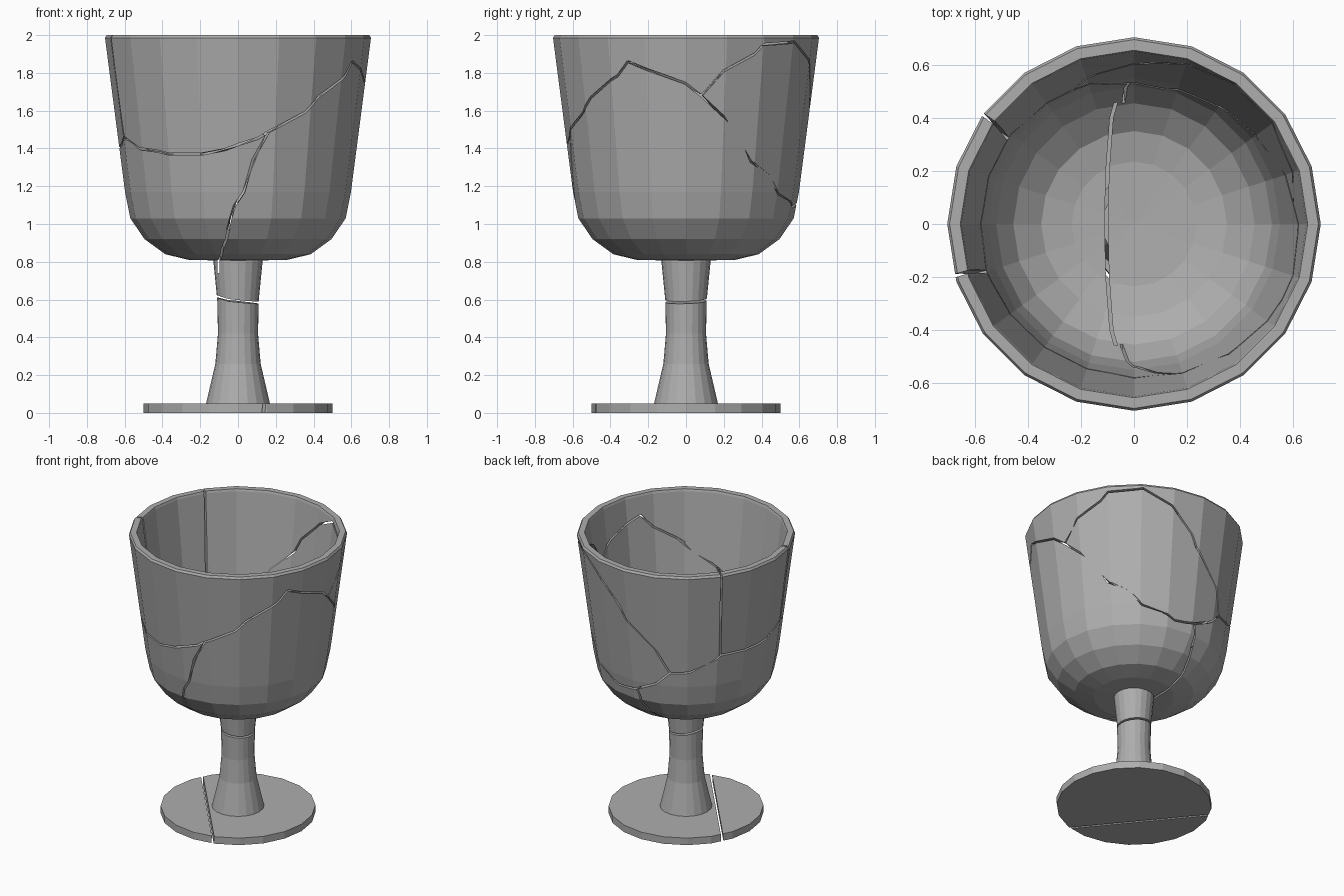
import bpy, bmesh, math
from mathutils import Vector

cube = bpy.data.objects.get("Cube")
if cube:
    bpy.data.objects.remove(cube)

SIDES = 20

# One stone colour for everything
stone = bpy.data.materials.new("grey stone")
stone.use_nodes = True
COLOUR = (0.42, 0.42, 0.42, 1)
stone.diffuse_color = COLOUR
stone.node_tree.nodes["Principled BSDF"].inputs["Base Color"].default_value = COLOUR


def make_object(name, bm):
    bmesh.ops.recalc_face_normals(bm, faces=bm.faces)
    mesh = bpy.data.meshes.new(name)
    bm.to_mesh(mesh)
    bm.free()
    mesh.materials.append(stone)
    obj = bpy.data.objects.new(name, mesh)
    bpy.context.collection.objects.link(obj)
    return obj


def lathe(name, profile):
    """Closed solid of revolution from (radius, z) points, starting and ending on the axis."""
    bm = bmesh.new()
    verts = [bm.verts.new((r, 0, z)) for r, z in profile]
    edges = [bm.edges.new(pair) for pair in zip(verts, verts[1:])]
    bmesh.ops.spin(bm, geom=verts + edges, cent=(0, 0, 0), axis=(0, 0, 1),
                   angle=math.tau, steps=SIDES, use_duplicate=False)
    bmesh.ops.remove_doubles(bm, verts=bm.verts, dist=0.0005)
    return make_object(name, bm)


def sheet(pairs, width):
    """Thin cutter through a strip of point pairs."""
    bm = bmesh.new()
    rows = [(bm.verts.new(a), bm.verts.new(b)) for a, b in pairs]
    for (a, b), (c, d) in zip(rows, rows[1:]):
        bm.faces.new((a, b, d, c))
    obj = make_object("crack_cutter", bm)
    obj.hide_render = True
    mod = obj.modifiers.new("thickness", "SOLIDIFY")
    mod.thickness, mod.offset, mod.use_even_offset = width, 0, True
    return obj


def cut(target, cutter):
    mod = target.modifiers.new("crack", "BOOLEAN")
    mod.operation, mod.solver, mod.object = "DIFFERENCE", "EXACT", cutter
    bpy.context.view_layer.objects.active = target
    bpy.ops.object.modifier_apply(modifier=mod.name)
    bpy.data.objects.remove(cutter)


def wall_crack(points, width=0.012):
    """Radial cutter through the bowl wall along (angle, z) points."""
    pairs = []
    for angle, z in points:
        a = math.radians(angle)
        ray = Vector((math.cos(a), math.sin(a), 0))
        up = Vector((0, 0, z))
        pairs.append((ray * 0.42 + up, ray * 0.85 + up))
    return sheet(pairs, width)


# Main parts
bowl = lathe("bowl", [
    (0, 0.805), (0.26, 0.81), (0.385, 0.84), (0.495, 0.92), (0.57, 1.03), (0.598, 1.17),
    (0.704, 1.985), (0.695, 2.0), (0.655, 2.0), (0.65, 1.985),
    (0.55, 1.18), (0.52, 1.06), (0.455, 0.96), (0.35, 0.885), (0.235, 0.86), (0, 0.85)])
stem = lathe("stem", [
    (0, 0.04), (0.17, 0.045), (0.148, 0.14), (0.12, 0.26), (0.106, 0.42),
    (0.11, 0.6), (0.13, 0.8), (0.13, 0.815), (0, 0.815)])
base = lathe("base", [(0, 0), (0.5, 0), (0.5, 0.05), (0, 0.05)])

# Cracks around the bowl wall, meeting at shared points
front_right, right_mid = (-27, 1.86), (7, 1.68)
front_mid, left_mid = (-75, 1.49), (-162, 1.46)
back_low, back_mid = (92, 1.11), (115, 1.27)
back_left = (146, 1.39)
TOP = 2.05
cracks = [
    [left_mid, (-147, 1.40), (-126, 1.37), (-108, 1.37), (-90, 1.42),
     front_mid, (-50, 1.67), front_right],
    [front_right, (-26, TOP)],
    [front_right, right_mid],
    [right_mid, (17, 1.81), (36, 1.95), (55, 1.965), (75, 1.82), (88, 1.63), back_mid],
    [right_mid, (34, 1.33), (55, 1.16), (77, 1.09), back_low, back_mid,
     (127, 1.28), back_left, (173, 1.39), (-162, 1.46)],
    [back_left, (144, TOP)],
    [left_mid, (-164, TOP)],
    [front_mid, (-87, 1.17), (-96, 0.97)],
    [back_low, (95, 0.97)],
]
for points in cracks:
    cut(bowl, wall_crack(points))

# Crack across the bowl floor, running into the stem top
floor_path = [(-0.045, -0.54), (-0.085, -0.4), (-0.1, -0.2), (-0.105, 0),
              (-0.1, 0.2), (-0.085, 0.4), (-0.045, 0.54)]
for part, low in ((bowl, 0.75), (stem, 0.74)):
    cut(part, sheet([((x, y, low), (x, y, 0.98)) for x, y in floor_path], 0.012))

# Tilted break through the stem
cut(stem, sheet([((x, -0.3, z), (x, 0.3, z + 0.02))
                 for x, z in ((-0.3, 0.66), (-0.05, 0.59), (0.3, 0.555))], 0.012))

# Straight break across the foot
cut(base, sheet([((x, y, -0.1), (x + 0.02, y, 0.15))
                 for x, y in ((0.21, -0.58), (-0.53, 0.32))], 0.014))
